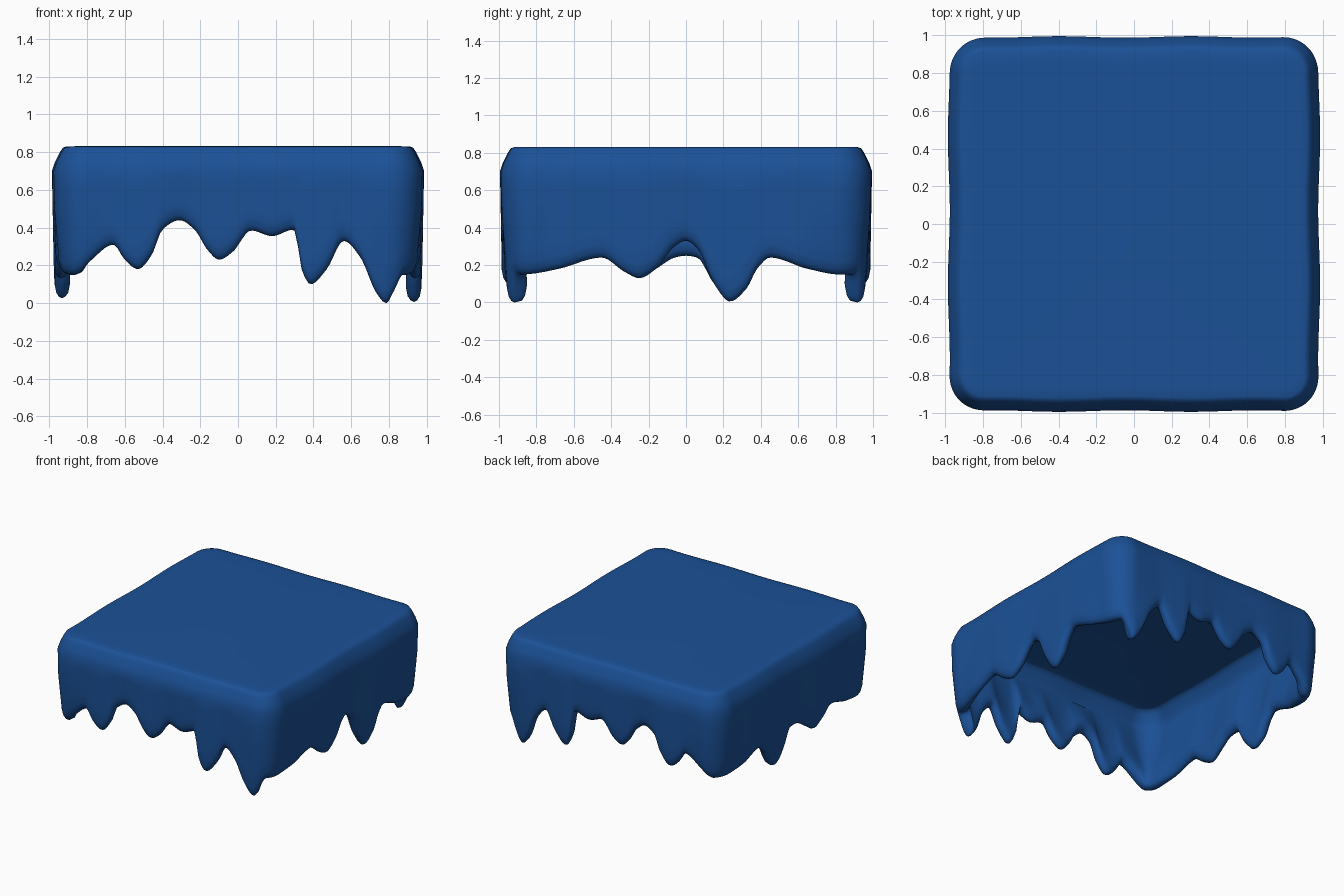
import bpy, bmesh, math

if "Cube" in bpy.data.objects:
    bpy.data.objects.remove(bpy.data.objects["Cube"])

# Drip outlines: (position along side, bottom height)
FRONT = [(-.92, .15), (-.88, .16), (-.8, .21), (-.66, .31), (-.6, .23), (-.53, .18), (-.46, .25),
         (-.40, .39), (-.31, .44), (-.23, .39), (-.16, .28), (-.1, .23), (-.03, .27), (.07, .385),
         (.18, .355), (.295, .39), (.315, .32), (.33, .2), (.385, .10), (.47, .18), (.56, .33),
         (.65, .24), (.73, .06), (.785, 0), (.84, .05), (.92, .15)]
RIGHT = [(-.92, .15), (-.82, .155), (-.68, .18), (-.45, .24), (-.33, .165), (-.25, .13), (-.16, .18),
         (-.06, .30), (0, .33), (.06, .29), (.15, .1), (.235, .005), (.32, .07), (.38, .18),
         (.45, .24), (.65, .18), (.82, .15), (.92, .15)]
LEFT = [(y, .25 if y == 0 else min(z, .24) + (.02 if y == .235 else 0)) for y, z in RIGHT]

HX, HY, RAD = .986, .996, .2


def smooth_curve(pts, t):
    """Monotone cubic through the outline points."""
    t = max(pts[0][0], min(pts[-1][0], t))
    s = [(b[1] - a[1]) / (b[0] - a[0]) for a, b in zip(pts, pts[1:])]
    m = [0] + [2 * a * b / (a + b) if a * b > 0 else 0 for a, b in zip(s, s[1:])] + [0]
    for i, (a, b) in enumerate(zip(pts, pts[1:])):
        if t <= b[0]:
            h = b[0] - a[0]
            u = (t - a[0]) / h
            return (a[1] * (2*u**3 - 3*u**2 + 1) + m[i] * h * (u**3 - 2*u**2 + u)
                    + b[1] * (3*u**2 - 2*u**3) + m[i + 1] * h * (u**3 - u**2))


def perimeter():
    """Rounded rectangle, counter-clockwise: x, y, normal, bottom height."""
    out = []
    ax, ay = HX - RAD, HY - RAD
    corners = [(ax, -ay, -90), (ax, ay, 0), (-ax, ay, 90), (-ax, -ay, 180)]
    for i, (cx, cy, a0) in enumerate(corners):
        for k in range(17):
            a = math.radians(a0 + 90 * k / 16)
            out.append((cx + RAD * math.cos(a), cy + RAD * math.sin(a), math.cos(a), math.sin(a)))
        nx, ny, _ = corners[(i + 1) % 4]
        a = math.radians(a0 + 90)
        n = 84
        for k in range(1, n):
            out.append((cx + (nx - cx) * k / n + RAD * math.cos(a),
                        cy + (ny - cy) * k / n + RAD * math.sin(a), math.cos(a), math.sin(a)))
    res = []
    for x, y, u, v in out:
        if abs(v) > abs(u):
            b = smooth_curve(FRONT, x)      # back repeats the front
        else:
            b = smooth_curve(RIGHT if u > 0 else LEFT, y)
        res.append((x, y, u, v, b))
    return res


def section(b, near):
    """Section from the thin top, down the skirt, round the drip, up the tapering inside: (inset, z)."""
    pts = [(.14, .832), (.08, .83), (.063, .824), (.047, .80), (.022, .75), (.005, .70)]
    lo = b + .07
    out_n = len(pts) + 8
    pts += [(.005 + .009 * k / 5, .70 + (lo - .70) * k / 5) for k in range(1, 6)]
    pts += [(.022, b + .03), (.035, b + .009), (.052, b), (.07, b + .009), (.085, b + .03)]
    pts += [(.093 - .083 * (k / 6) ** 1.3, lo + (.70 - lo) * k / 6) for k in range(7)]
    res = []
    for i, (d, z) in enumerate(pts):
        lean = near * max(0, min(1, (.5 - z) / .4))   # drips curl inwards by the corners
        res.append((d + lean * (.055 if i >= out_n else .03), z))
    return res


# Dripping icing shell
bm = bmesh.new()
cols = []
for x, y, u, v, b in perimeter():
    wob = .004 * math.sin(9 * x + 2) * abs(v) + .005 * math.sin(8 * y + 1) * abs(u)
    t = max(0, min(1, (min(abs(x), abs(y)) - .6) / .25))
    cols.append([bm.verts.new((x - u * (d + wob), y - v * (d + wob), z))
                 for d, z in section(b, t * t * (3 - 2 * t))])
for c, d in zip(cols, cols[1:] + cols[:1]):
    for i in range(len(c) - 1):
        bm.faces.new((c[i], c[i + 1], d[i + 1], d[i]))
bm.faces.new([c[0] for c in cols])
mesh = bpy.data.meshes.new("dripping_icing")
bm.to_mesh(mesh)
bm.free()
icing = bpy.data.objects.new("dripping_icing", mesh)
bpy.context.collection.objects.link(icing)

mat = bpy.data.materials.new("blue_icing")
mat.diffuse_color = (.011, .082, .31, 1)
mat.use_nodes = True
mat.node_tree.nodes["Principled BSDF"].inputs["Base Color"].default_value = mat.diffuse_color
mesh.materials.append(mat)
bpy.context.view_layer.objects.active = icing
icing.select_set(True)
bpy.ops.object.shade_smooth_by_angle(angle=math.radians(60))
